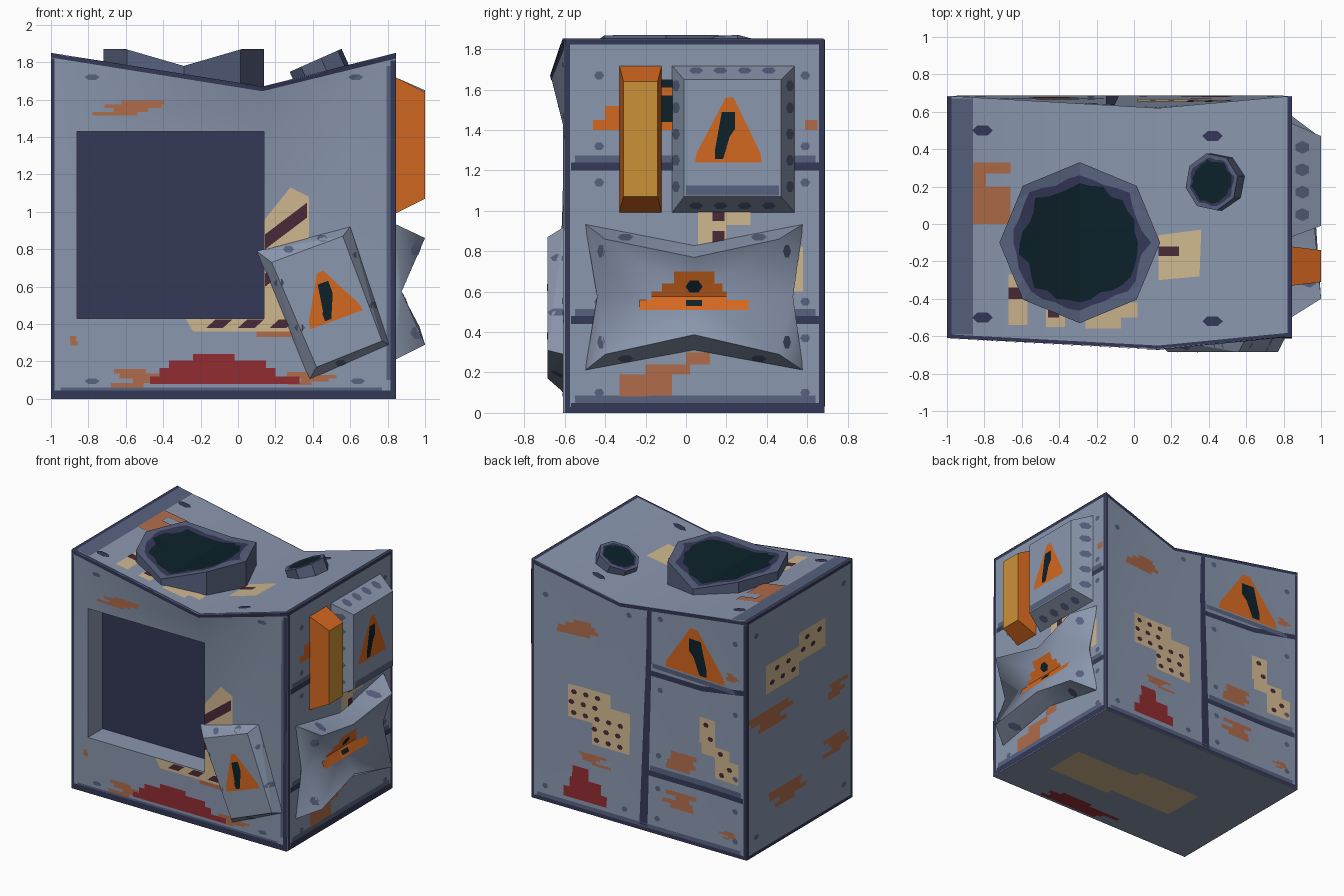
import bpy, bmesh, math, random
from mathutils import Vector, Matrix
from mathutils.bvhtree import BVHTree

if "Cube" in bpy.data.objects:
    bpy.data.objects.remove(bpy.data.objects["Cube"])

random.seed(4)
HEX = {"body_grey": 0x8A97AE, "slate": 0x58627F, "navy": 0x343857, "soot": 0x0C212A, "orange": 0xD46820,
       "rust": 0xB06C4A, "tan": 0xCFB78F, "maroon": 0x4A2A38, "red": 0x922C32, "amber": 0xCB9138}

def lin(c):
    c /= 255
    return c / 12.92 if c <= 0.04045 else ((c + 0.055) / 1.055) ** 2.4

MAT = {}
for n, h in HEX.items():
    MAT[n] = bpy.data.materials.new(n)
    MAT[n].diffuse_color = (lin(h >> 16), lin(h >> 8 & 255), lin(h & 255), 1)

def finish(name, bm, mats, smooth=None):
    me = bpy.data.meshes.new(name)
    bm.to_mesh(me)
    bm.free()
    for m in mats:
        me.materials.append(MAT[m])
    ob = bpy.data.objects.new(name, me)
    bpy.context.collection.objects.link(ob)
    if smooth:
        bpy.ops.object.select_all(action='DESELECT')
        ob.select_set(True)
        bpy.context.view_layer.objects.active = ob
        bpy.ops.object.shade_smooth_by_angle(angle=math.radians(smooth))
    return ob

def build(name, verts, faces, mats, idx=None, smooth=None):
    bm = bmesh.new()
    vs = [bm.verts.new(v) for v in verts]
    for i, f in enumerate(faces):
        bm.faces.new([vs[k] for k in f]).material_index = idx[i] if idx else 0
    bmesh.ops.recalc_face_normals(bm, faces=bm.faces)
    bmesh.ops.triangulate(bm, faces=bm.faces)
    return finish(name, bm, mats, smooth)

def loft(name, base, top, side, cap, centre=None, smooth=None):
    n = len(base)
    faces = [tuple(range(n))] + [(i, (i + 1) % n, n + (i + 1) % n, n + i) for i in range(n)]
    idx = [0] * (n + 1)
    if centre:
        caps = [(n + i, n + (i + 1) % n, 2 * n) for i in range(n)]
    else:
        caps = [tuple(range(n, 2 * n))]
    return build(name, base + top + ([centre] if centre else []), faces + caps, [side, cap],
                 idx + [1] * len(caps), smooth)

VIEW = {"front": (lambda u, v: (u, -5, v), (0, 1, 0)), "back": (lambda u, v: (u, 5, v), (0, -1, 0)),
        "right": (lambda u, v: (5, u, v), (-1, 0, 0)), "left": (lambda u, v: (-5, u, v), (1, 0, 0)),
        "top": (lambda u, v: (u, v, 5), (0, 0, -1)), "bottom": (lambda u, v: (u, v, -5), (0, 0, 1))}

def decal(name, target, face, polys, color, lift=0.003):
    """Thin painted patch: polygons projected onto the target from one side."""
    to3, d = VIEW[face]
    d = Vector(d)
    src = bmesh.new()
    src.from_mesh(target.data)
    bvh = BVHTree.FromBMesh(src)
    mid = sum((v.co for v in src.verts), Vector()) / len(src.verts)
    bm = bmesh.new()
    for p in polys:
        bm.faces.new([bm.verts.new(to3(*q)) for q in p])
    bmesh.ops.triangulate(bm, faces=bm.faces)
    for ax in range(3):
        if abs(d[ax]) < 0.5:
            for cut in [i * 0.15 - 1.07 for i in range(21)] + [0.04, 0.575]:
                no, co = Vector(), Vector()
                no[ax], co[ax] = 1, cut
                bmesh.ops.bisect_plane(bm, geom=bm.verts[:] + bm.edges[:] + bm.faces[:], plane_co=co, plane_no=no)
    lost = []
    for v in bm.verts:
        off = mid - v.co
        off -= d * off.dot(d)
        for k in range(8):
            hit = bvh.ray_cast(v.co + off * 0.006 * k, d)[0]
            if hit:
                v.co = hit - d * lift
                break
        else:
            lost.append(v)
    bmesh.ops.delete(bm, geom=lost, context='VERTS')
    bm.normal_update()
    for f in bm.faces:
        if f.normal.dot(d) > 0:
            f.normal_flip()
    src.free()
    return finish(name, bm, [color])

def R(a, b, c, e):
    return [(a, b), (c, b), (c, e), (a, e)]

def frame(a, b, c, e, t):
    return [R(a, b, c, b + t), R(a, e - t, c, e), R(a, b + t, a + t, e - t), R(c - t, b + t, c, e - t)]

def blob(cu, cv, w, h, rows=4):
    out = []
    for i in range(rows):
        s = w * random.uniform(0.35, 0.95) / 2
        o = cu + random.uniform(-0.2, 0.2) * w
        out.append(R(o - s, cv - h / 2 + h * i / rows, o + s, cv - h / 2 + h * (i + 1) / rows))
    return out

def dots(pts, w, h):
    return [[(x + w * math.cos(k * math.pi / 3), y + h * math.sin(k * math.pi / 3)) for k in range(6)] for x, y in pts]

# body: dented box with a square recess in the front
F, D = -0.61, -0.43
V = [(-1, F, 0), (.845, F, 0), (.845, -.6, 1.85), (.13, -.67, 1.67), (-1, F, 1.85),
     (-1, .685, 0), (.845, .685, 0), (.845, .685, 1.85), (.13, .62, 1.67), (-1, .685, 1.85), (.13, .685, 0)]
V += [(x, y, z) for y in (F, D) for x, z in ((-.86, .43), (.14, .43), (.14, 1.43), (-.86, 1.43))]
faces = [(0, 1, 12, 11), (0, 11, 14, 4), (4, 14, 13, 3), (3, 13, 2), (1, 2, 13, 12), (1, 6, 7, 2), (0, 4, 9, 5),
         (4, 3, 8, 9), (3, 2, 7, 8), (5, 9, 8, 10), (10, 8, 7, 6), (0, 5, 10, 6, 1), (15, 16, 17, 18)]
faces += [(11 + i, 11 + (i + 1) % 4, 15 + (i + 1) % 4, 15 + i) for i in range(4)]
body = build("body", V, faces, ["body_grey", "navy"], [0] * 12 + [1] + [0] * 4, 35)

# orange handle bar, raised panel, bent plate on the right side
def box_side(name, o, i, side, cap):
    return loft(name, [(.84, *p) for p in R(*o)], [(1.0, *p) for p in R(*i)], side, cap)
box_side("side_bar", (-.33, .99, -.12, 1.72), (-.31, 1.07, -.14, 1.64), "orange", "amber")
panel = box_side("side_panel", (-.07, .99, .54, 1.72), (-.01, 1.07, .47, 1.65), "body_grey", "body_grey")
outer = [(-.5, .935), (.04, .83), (.58, .935), (.5, .575), (.58, .21), (.04, .31), (-.5, .21), (-.43, .575)]
inner = [(1, -.4, .86), (.96, .04, .77), (1, .46, .86), (.875, .53, .575),
         (1, .46, .29), (.97, .04, .387), (1, -.4, .29), (.875, -.44, .575)]
bent = loft("bent_plate", [(.84, *p) for p in outer], inner, "body_grey", "body_grey", (.87, .04, .575), 62)

# tilted plate on the front
tilt = loft("front_plate", [(x, -.605, z) for x, z in ((.1, .79), (.6, .92), (.81, .29), (.38, .1))],
            [(x, -.685, z) for x, z in ((.18, .73), (.56, .87), (.77, .31), (.42, .17))], "body_grey", "body_grey")

# scorched vents on top
def vent(name, r, low, bend, mtx, shift):
    rings = [(1, low, 0), (1, 0, 0), (.86, 0, .035), (.77, 0, .05), (.4, 0, .03)]
    verts, fs, idx, n = [], [], [], 32
    for s, z, j in rings:
        for k in range(n):
            a, t = divmod(k, 4)
            p, q = [Vector((math.cos((a + e) * math.pi / 4 + shift), math.sin((a + e) * math.pi / 4 + shift), 0)) for e in (0, 1)]
            c = p.lerp(q, t / 4) * r * (s + random.uniform(-j, j))
            c.z = z if z else bend * min(1, abs(c.x) / (0.72 * r))
            verts.append(mtx @ c)
    verts.append(mtx @ Vector())
    for i in range(4):
        for k in range(n):
            m = (k + 1) % n
            fs.append((i * n + k, i * n + m, (i + 1) * n + m, (i + 1) * n + k))
            idx.append((0, 0, 1, 2)[i])
    fs += [(4 * n + k, 4 * n + (k + 1) % n, 5 * n) for k in range(n)]
    build(name, verts, fs, ["slate", "navy", "soot"], idx + [2] * n)
vent("large_vent", .43, -.15, .09, Matrix.Translation((-.29, -.1, 1.78)), 0)
vent("small_vent", .155, -.16, 0, Matrix.Translation((.415, .225, 1.81)) @ Matrix.Rotation(math.radians(-24), 4, 'Y'), .2)

# navy seams and edge strips
top_strip = [[(-1, 1.85), (.13, 1.67), (.13, 1.645), (-1, 1.825)], [(.13, 1.67), (.845, 1.85), (.845, 1.82), (.13, 1.645)]]
E = .999
decal("front_edges", body, "front", top_strip + [R(-E, .002, .844, .045), R(-E, .045, -.98, 1.82), R(.815, .045, .844, 1.81)], "navy")
decal("right_seams", body, "right", frame(-.598, .003, .683, 1.848, .025) +
      [R(-.57, .028, .66, .05), R(-.57, .44, .66, .48), R(-.57, 1.2, .66, 1.24)], "navy")
decal("back_seams", body, "back", [[(-.15, .03), (-.08, .03), (-.11, 1.68), (-.15, 1.69)], R(-.97, .43, -.12, .47),
      [(-.13, 1.19), (-.6, 1.2), (-.975, 1.27), (-.975, 1.31), (-.6, 1.24), (-.13, 1.23)],
      R(-E, .002, .844, .03), R(-E, .03, -.975, 1.82), R(.825, .03, .844, 1.82)] + top_strip, "navy")
decal("left_edges", body, "left", frame(-.608, .002, .683, 1.848, .025), "navy")
decal("top_edges", body, "top", [R(-E, -.605, -.975, .68), R(.82, -.59, .844, .68),
      [(-1, -.61), (.13, -.665), (.13, -.65), (-1, -.59)], [(.13, -.665), (.844, -.6), (.844, -.58), (.13, -.65)]], "navy")

# slate worn borders and rivets
decal("front_wear", body, "front", [R(-.95, .045, .77, .06), R(.795, .1, .815, 1.78)] +
      dots([(-.78, .095), (.64, .095), (-.78, 1.72), (.63, 1.72)], .04, .017), "slate")
decal("right_wear", body, "right", [R(-.55, z, .64, z + .035) for z in (.05, .48, 1.24)] +
      dots([(y, z) for y in (-.43, .59) for z in (.1, .37, .55, 1.14, 1.32, 1.67)], .025, .022), "slate")
decal("back_wear", body, "back", [R(-.95, .47, -.16, .51), R(-.9, 1.255, -.16, 1.29), R(-.95, .03, .8, .06)] +
      dots([(x, z) for x in (-.9, -.23) for z in (.12, .35, .6, 1.1, 1.65)] +
           [(x, z) for x in (.05, .73) for z in (.12, 1.6)], .025, .022), "slate")
decal("left_wear", body, "left", dots([(y, z) for y in (-.5, .57) for z in (.14, 1.7)], .03, .022), "slate")
decal("top_wear", body, "top", [R(-.975, -.59, -.86, .67)], "slate")
decal("top_rivets", body, "top", dots([(-.81, .5), (-.81, -.5), (.42, .47), (.42, -.52)], .055, .03), "navy", .006)

# scalloped wear on the raised plates
decal("panel_wear", panel, "right", [R(0, 1.075, .46, 1.125)] +
      dots([(y, z) for y in (-.05, .515) for z in (1.12, 1.25, 1.38, 1.51, 1.62)], .02, .03) +
      dots([(y, z) for y in (.05, .17, .29, .41) for z in (1.025, 1.695)], .035, .018), "slate")
decal("bent_plate_wear", bent, "right", dots([(-.42, .8), (-.42, .35), (.5, .8), (.5, .35)], .02, .035) +
      dots([(y, s) for y in (-.3, .36) for s in (.268, .87)], .04, .018), "slate")
decal("front_plate_wear", tilt, "front", dots([(.27, .8), (.45, .86), (.64, .77), (.73, .5), (.33, .38), (.22, .62), (.55, .19)], .03, .02), "slate")

# tan paint patches with maroon hazard marks
decal("front_tan", body, "front", [[(-.28, .428), (-.24, .36), (.38, .36), (.38, .428)],
      [(.143, .428), (.38, .428), (.38, 1.08), (.28, 1.13), (.143, .96)]], "tan")
decal("front_stripes", body, "front", [[(.145, .8), (.37, .97), (.37, 1.05), (.145, .88)], [(.145, .6), (.3, .72), (.3, .79), (.145, .67)]] +
      [[(x, .38), (x + .09, .38), (x + .14, .425), (x + .05, .425)] for x in (-.17, 0, .17)], "maroon", .006)
decal("right_tan", body, "right", [R(.06, .93, .32, 1.0), R(.06, .82, .2, .93), R(.5, .6, .58, .82)], "tan")
decal("right_marks", body, "right", [R(.13, .84, .19, .9), R(.13, .95, .19, 1)], "maroon", .006)
decal("back_tan", body, "back", [R(.19, .7, .55, .95), R(.02, .54, .34, .7), R(.02, .7, .19, .85),
      R(-.72, .8, -.58, 1.0), R(-.85, .72, -.6, .8), R(-.93, .56, -.72, .72)], "tan")
decal("back_marks", body, "back", dots([(.5 - .1 * i + .02 * (j % 2), .9 - .08 * j) for j in range(5) for i in range(5)
      if (j < 2 and i < 3) or (j == 2) or (j > 2 and i > 1)] + [(-.64, .95), (-.68, .85), (-.77, .76), (-.85, .66), (-.78, .6)], .025, .02), "maroon", .006)
decal("left_tan", body, "left", [R(.05, 1.2, .45, 1.42), R(-.28, 1.3, .05, 1.52)], "tan")
decal("left_marks", body, "left", dots([(.38, 1.27), (.25, 1.27), (.12, 1.27), (.32, 1.36), (.18, 1.36), (0, 1.38), (-.12, 1.38), (-.05, 1.46), (-.2, 1.46)], .03, .02), "maroon", .006)
decal("top_tan", body, "top", [[(.13, -.3), (.35, -.28), (.36, -.03), (.13, -.06)], R(-.67, -.54, -.57, -.27), R(-.47, -.55, -.37, -.45),
      R(-.26, -.56, -.07, -.4), R(-.07, -.5, .02, -.42)], "tan")
decal("top_marks", body, "top", [R(.13, -.17, .24, -.12), R(-.67, -.4, -.57, -.34), R(-.46, -.5, -.4, -.46)], "maroon", .006)
decal("bottom_tan", body, "bottom", [R(.05, -.25, .6, .08), R(-.5, -.2, .05, .14)], "tan")

# rust and red stains
decal("front_rust", body, "front", blob(-.58, 1.555, .4, .08) + blob(-.56, .11, .24, .1) + blob(.36, .11, .3, .07) +
      blob(-.89, .31, .07, .05, 2) + [R(.1, .33, .3, .36)], "rust")
decal("front_red", body, "front", [R(-.47, .08, .33, .12), R(-.42, .12, .2, .165), R(-.37, .165, .15, .205), R(-.24, .205, -.02, .24)], "red", .006)
decal("right_rust", body, "right", [R(-.33, .08, -.07, .19), R(-.2, .19, .02, .24), R(0, .24, .12, .3), R(.59, 1.4, .65, 1.45)], "rust")
decal("right_orange", body, "right", [R(-.46, 1.4, -.05, 1.45), R(-.4, 1.45, -.05, 1.52), R(-.15, 1.57, -.05, 1.65)], "orange")
decal("right_soot", body, "right", [R(-.14, 1.44, -.05, 1.57), R(-.14, 1.61, -.05, 1.65)], "soot", .006)
decal("back_rust", body, "back", blob(.5, 1.4, .35, .12) + blob(.3, .42, .3, .08) + blob(-.45, .6, .28, .14) + blob(-.4, .3, .3, .13) +
      blob(-.87, 1.38, .14, .06) + blob(-.85, .15, .16, .06), "rust")
decal("back_red", body, "back", [R(.2, .09, .57, .17), R(.25, .17, .52, .25), R(.36, .25, .5, .34)], "red", .006)
decal("left_rust", body, "left", blob(.33, 1.0, .55, .15) + blob(-.42, .92, .25, .12) + blob(-.4, .5, .3, .14) + blob(.15, .35, .45, .14), "rust")
decal("top_rust", body, "top", [R(-.86, 0, -.66, .2), R(-.86, .2, -.79, .33), R(-.79, .27, -.66, .33)], "rust", .006)
decal("bottom_red", body, "bottom", blob(.1, -.52, .7, .13), "red")

# orange warning signs with a dark zigzag mark
def sign(name, target, face, cu, cv, w, h, ang=0):
    m = Matrix.Rotation(ang, 2)
    def put(p):
        q = m @ Vector((p[0] * w, p[1] * h))
        return (cu + q.x, cv + q.y)
    tri = [(-.5, -.5), (.5, -.5), (.48, -.36), (.08, .5), (-.04, .5), (-.48, -.36)]
    bolt = [(-.2, -.45), (-.08, -.45), (.02, -.1), (.1, .02), (.1, .28), (-.1, .28), (-.1, .1), (-.04, 0), (-.2, -.3)]
    decal(name, target, face, [[put(p) for p in tri]], "orange")
    decal(name + "_mark", target, face, [[put(p) for p in bolt]], "soot", .006)
sign("panel_sign", panel, "right", .21, 1.4, .33, .32)
sign("back_sign", body, "back", -.54, 1.48, .53, .36)
sign("front_sign", tilt, "front", .48, .55, .3, .27, .35)
decal("bent_sign", bent, "right", [R(-.23, .51, .31, .56), R(-.17, .56, .2, .6), R(-.12, .6, .18, .64), R(-.06, .64, .14, .7)], "orange")
decal("bent_sign_mark", bent, "right", dots([(.04, .625)], .042, .035) + [R(0, .53, .08, .56)], "soot", .006)

for m in bpy.data.materials:
    if m.users and not m.is_grease_pencil:
        m.use_nodes = True
        m.node_tree.nodes["Principled BSDF"].inputs["Base Color"].default_value = m.diffuse_color
